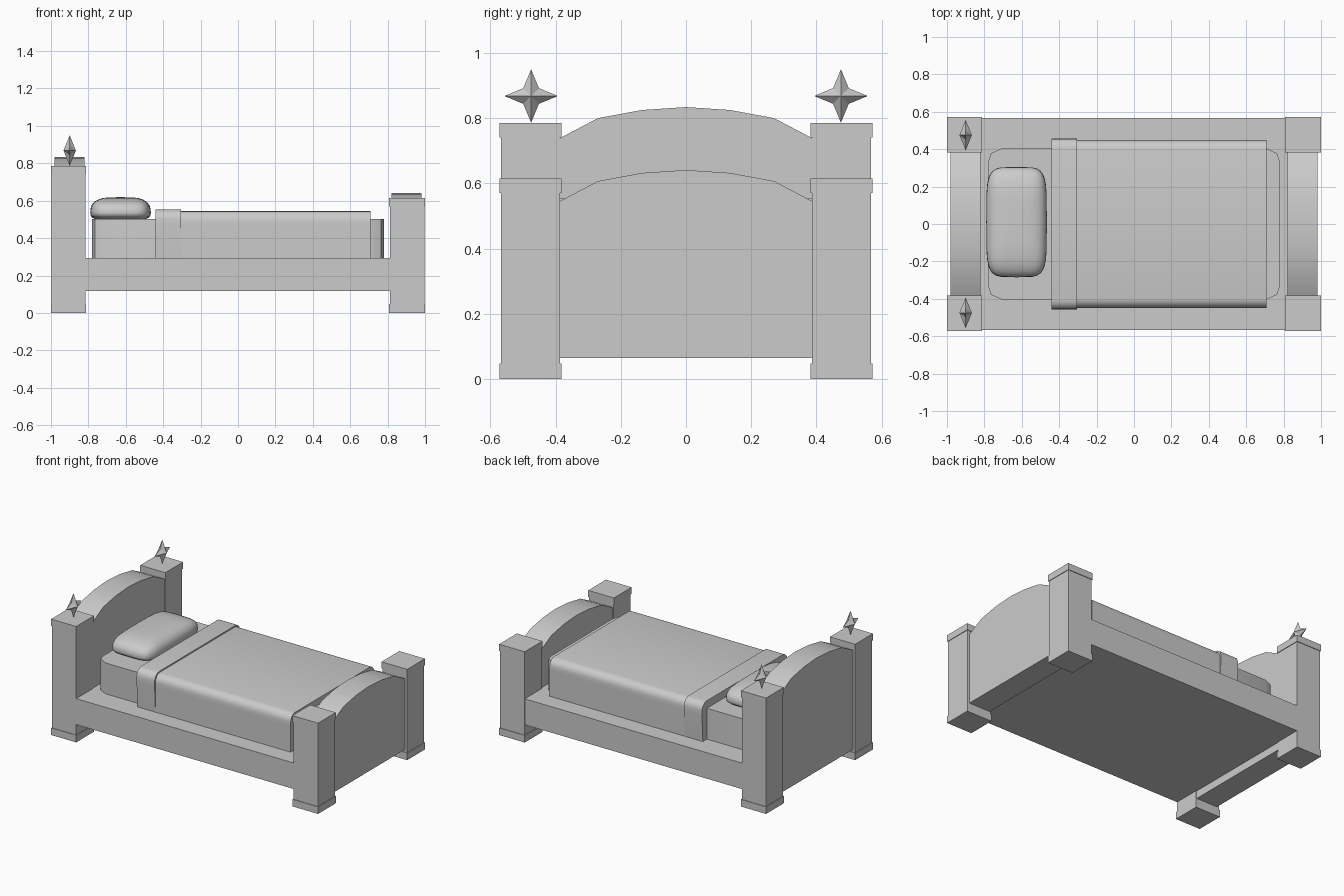
import bpy, bmesh, math

if "Cube" in bpy.data.objects:
    bpy.data.objects.remove(bpy.data.objects["Cube"])


def finish(bm, name, smooth=None):
    bmesh.ops.recalc_face_normals(bm, faces=bm.faces)
    me = bpy.data.meshes.new(name)
    bm.to_mesh(me)
    bm.free()
    ob = bpy.data.objects.new(name, me)
    bpy.context.collection.objects.link(ob)
    if smooth:
        bpy.ops.object.select_all(action='DESELECT')
        ob.select_set(True)
        bpy.context.view_layer.objects.active = ob
        bpy.ops.object.shade_smooth_by_angle(angle=math.radians(smooth))
    return ob


def add_box(bm, x0, x1, y0, y1, z0, z1):
    vs = bmesh.ops.create_cube(bm, size=1)['verts']
    for v in vs:
        v.co = ((x0 + x1) / 2 + v.co.x * (x1 - x0),
                (y0 + y1) / 2 + v.co.y * (y1 - y0),
                (z0 + z1) / 2 + v.co.z * (z1 - z0))


def prism(name, points, offset, smooth=None):
    """Extrude a closed outline of 3D points along an offset."""
    bm = bmesh.new()
    face = bm.faces.new([bm.verts.new(p) for p in points])
    top = bmesh.ops.extrude_face_region(bm, geom=[face], use_keep_orig=True)['geom']
    bmesh.ops.translate(bm, vec=offset,
                        verts=[g for g in top if isinstance(g, bmesh.types.BMVert)])
    return finish(bm, name, smooth)


def mirrored(half):
    """Complete a right-hand outline (bottom to top) with its left-hand mirror."""
    return half + [(-y, z) for y, z in reversed(half) if y > 0]


# Corner posts with slightly wider foot and top caps
def post(name, x0, x1, side, height):
    bm = bmesh.new()
    y0, y1 = sorted((side * 0.382, side * 0.572))
    g = 0.004
    add_box(bm, x0, x1, y0, y1, 0, 0.048)
    add_box(bm, x0 + g, x1 - g, y0 + g, y1 - g, 0.048, height - 0.045)
    add_box(bm, x0, x1, y0, y1, height - 0.045, height)
    finish(bm, name)


for side, label in ((-1, "front"), (1, "back")):
    post(f"head_post_{label}", -1.0, -0.812, side, 0.785)
    post(f"foot_post_{label}", 0.808, 1.0, side, 0.615)

# Arched head and foot boards
for name, x0, edge in (("headboard", -0.98, 0.738), ("footboard", 0.82, 0.545)):
    half = [(0.388, 0.065), (0.388, edge), (0.27, edge + 0.062),
            (0.135, edge + 0.087), (0, edge + 0.096)]
    prism(name, [(x0, y, z) for y, z in mirrored(half)], (0.16, 0, 0), 30)

# Frame with side rails and deck
bm = bmesh.new()
add_box(bm, -0.83, 0.83, -0.566, 0.566, 0.117, 0.293)
finish(bm, "bed_frame")

# Mattress with clipped corners
corner = [(0.78, 0.33), (0.765, 0.378), (0.705, 0.405)]
outline = (corner + [(-x, y) for x, y in reversed(corner)]
           + [(-x, -y) for x, y in corner] + [(x, -y) for x, y in reversed(corner)])
prism("mattress", [(x, y, 0.285) for x, y in outline], (0, 0, 0.217), 30)


# Blanket and turned-down fold, draped with rounded shoulders
def drape(name, x0, x1, extra):
    r = 0.05
    half = [(0.448, 0.288), (0.448 + extra, 0.47)]
    for i in range(5):
        a = math.radians(22.5 * i)
        half.append((0.448 + extra - r + r * math.cos(a),
                     0.545 + extra - r + r * math.sin(a)))
    prism(name, [(x0, y, z) for y, z in mirrored(half)], (x1 - x0, 0, 0), 35)


drape("blanket", -0.435, 0.708, 0)
drape("blanket_fold", -0.44, -0.305, 0.009)

# Pillow: soft rounded block, flatter underneath
bm = bmesh.new()
bmesh.ops.create_uvsphere(bm, u_segments=32, v_segments=16, radius=1)


def power(v, e):
    return math.copysign(abs(v) ** e, v)


for v in bm.verts:
    x, y, z = v.co
    rad = math.hypot(x, y)
    c, s = (x / rad, y / rad) if rad > 1e-6 else (0, 0)
    ring = power(rad, 0.55)
    v.co = (-0.628 + 0.162 * ring * power(c, 0.4),
            0.01 + 0.295 * ring * power(s, 0.4),
            0.535 + (0.084 if z > 0 else 0.045) * power(z, 0.8))
finish(bm, "pillow", 60)

# Four-pointed star finials on the head posts
for side, label in ((-1, "front"), (1, "back")):
    bm = bmesh.new()
    cx, cy, cz = -0.9, side * 0.475, 0.868
    ring = []
    for i in range(8):
        r = 0.082 if i % 2 == 0 else 0.034
        a = math.radians(45 * i)
        ring.append(bm.verts.new((cx, cy + r * math.cos(a), cz + r * math.sin(a))))
    for dx in (-0.033, 0.033):
        tip = bm.verts.new((cx + dx, cy, cz))
        for i in range(8):
            bm.faces.new((tip, ring[i], ring[(i + 1) % 8]))
    finish(bm, f"star_finial_{label}")
